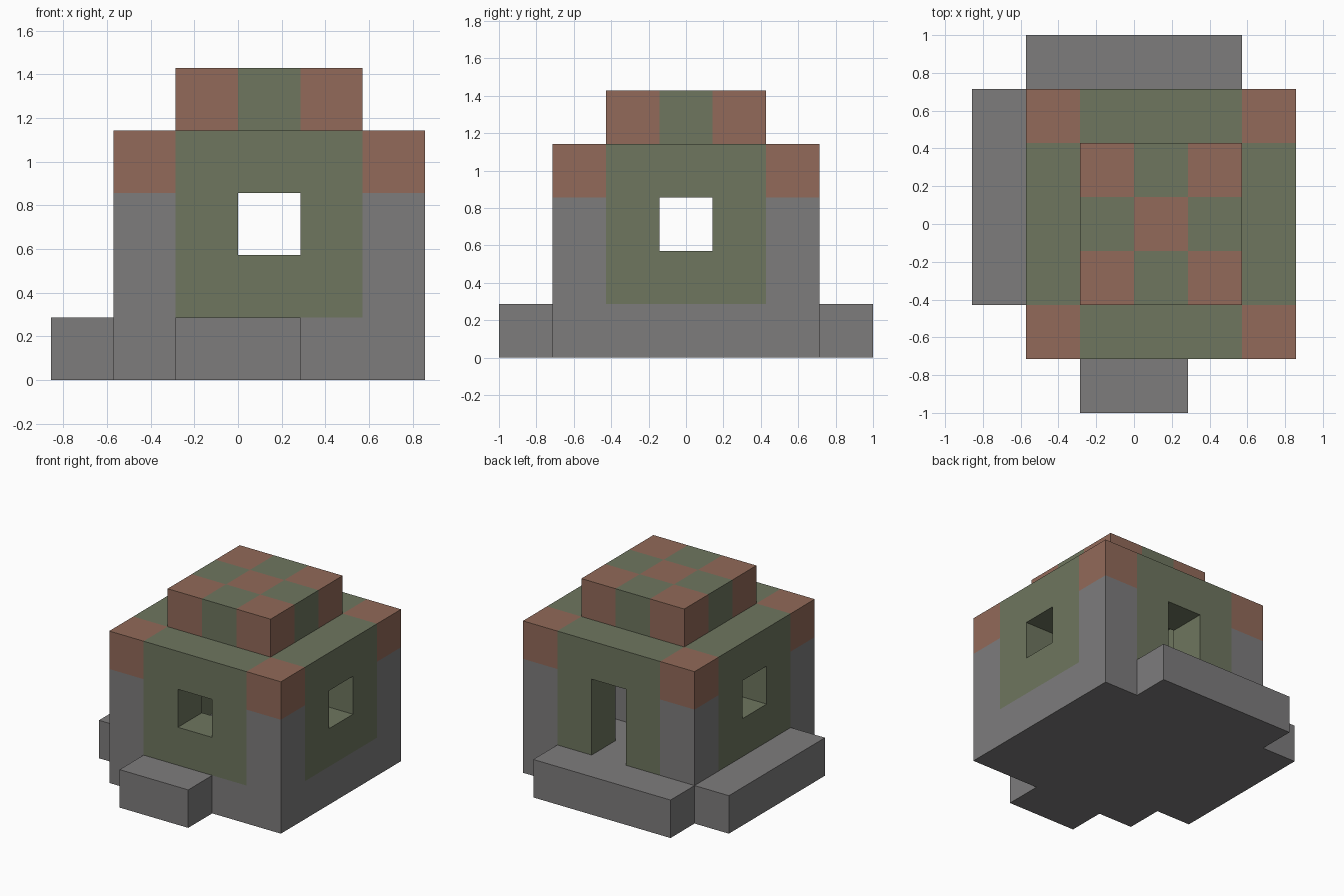
import bpy, bmesh
from itertools import product
from mathutils import Vector

U = 2 / 7                                   # edge of one block
ORIGIN = Vector((-3 * U, -3.5 * U, 0))

cube = bpy.data.objects.get("Cube")
if cube:
    bpy.data.objects.remove(cube)


def material(name, rgb):
    m = bpy.data.materials.new(name)
    m.use_nodes = True
    m.diffuse_color = (*rgb, 1)
    m.node_tree.nodes["Principled BSDF"].inputs["Base Color"].default_value = (*rgb, 1)
    return m


GREY, GREEN, BROWN = range(3)
MATERIALS = [material("grey_stone", (0.207, 0.202, 0.204)),
             material("mossy_green", (0.156, 0.181, 0.114)),
             material("red_brown", (0.287, 0.144, 0.1))]


def box(xs, ys, zs):
    """Block positions filling inclusive index ranges."""
    return set(product(*(range(a, b + 1) for a, b in (xs, ys, zs))))


# Steps and floor
front_step = box((2, 3), (0, 0), (0, 0))
back_step = box((1, 4), (6, 6), (0, 0))
side_step = box((0, 0), (2, 5), (0, 0))
floor = box((1, 5), (1, 5), (0, 0))

# Hollow walls with three windows and a back doorway
walls = box((1, 5), (1, 5), (1, 3)) - box((2, 4), (2, 4), (1, 3))
walls -= box((3, 3), (1, 1), (2, 2))
walls -= box((1, 5), (3, 3), (2, 2))
walls -= box((3, 3), (5, 5), (1, 2))

# Roof cap and the block standing inside
roof = box((2, 4), (2, 4), (4, 4))
inner_block = box((4, 4), (3, 3), (1, 1))


def plain_grey(c):
    return GREY


def wall_colour(c):
    if c[0] in (1, 5) and c[1] in (1, 5):   # corner posts with brown tops
        return BROWN if c[2] == 3 else GREY
    return GREEN


def roof_colour(c):                         # checkerboard
    return BROWN if (c[0] + c[1]) % 2 == 0 else GREEN


PARTS = {
    "front_step": (front_step, plain_grey),
    "back_step": (back_step, plain_grey),
    "side_step": (side_step, plain_grey),
    "floor": (floor, plain_grey),
    "walls": (walls, wall_colour),
    "roof_cap": (roof, roof_colour),
    "inner_block": (inner_block, plain_grey),
}
SOLID = set().union(*(cells for cells, _ in PARTS.values()))


def build(name, cells, colour):
    """Skin the exposed sides of a set of blocks."""
    bm = bmesh.new()
    for c in sorted(cells):
        centre = Vector(c) + Vector((0.5, 0.5, 0.5))
        for axis, sign in product(range(3), (-1, 1)):
            n = Vector((0, 0, 0))
            n[axis] = sign
            if tuple(int(a + b) for a, b in zip(c, n)) in SOLID:
                continue
            s = Vector((0, 0, 0))
            s[(axis + 1) % 3] = 0.5
            t = n.cross(s)
            mid = centre + n / 2
            corners = (mid - s - t, mid + s - t, mid + s + t, mid - s + t)
            face = bm.faces.new([bm.verts.new(ORIGIN + p * U) for p in corners])
            face.material_index = colour(c)
    bmesh.ops.remove_doubles(bm, verts=bm.verts, dist=U / 100)
    mesh = bpy.data.meshes.new(name)
    bm.to_mesh(mesh)
    bm.free()
    for m in MATERIALS:
        mesh.materials.append(m)
    bpy.context.collection.objects.link(bpy.data.objects.new(name, mesh))


for part, (cells, colour) in PARTS.items():
    build(part, cells, colour)
